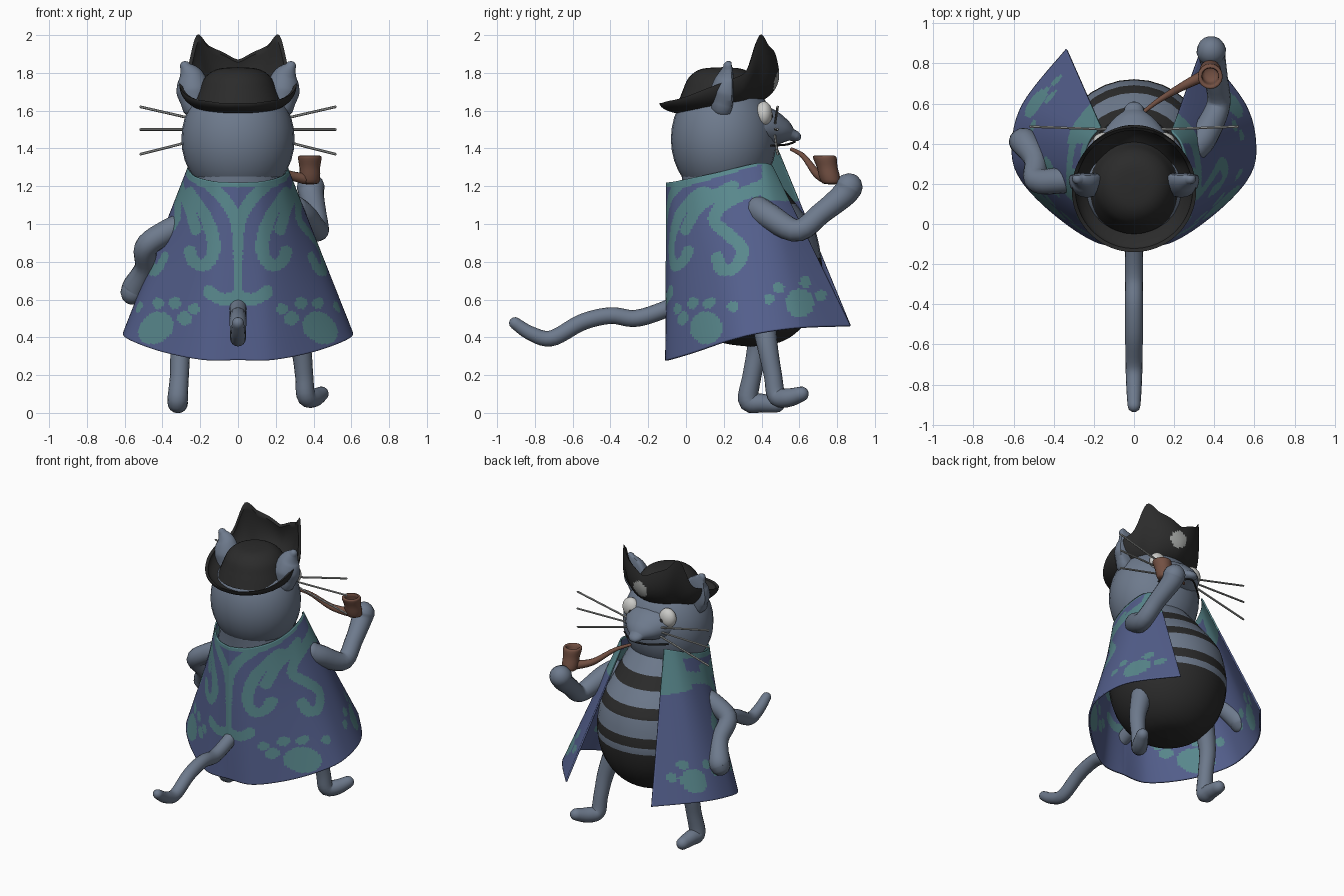
import bpy, bmesh
from math import sin, cos, pi, radians, hypot
from mathutils import Vector, Matrix

old_cube = bpy.data.objects.get("Cube")
if old_cube:
    bpy.data.objects.remove(old_cube, do_unlink=True)


def material(name, red, green, blue):
    mat = bpy.data.materials.new(name)
    mat.use_nodes = True
    mat.diffuse_color = (red, green, blue, 1)
    mat.node_tree.nodes["Principled BSDF"].inputs["Base Color"].default_value = (red, green, blue, 1)
    return mat


fur = material("blue_grey_fur", .155, .195, .265)
black = material("soft_black", .024, .024, .024)
cape_blue = material("cape_blue", .088, .115, .265)
teal = material("pattern_teal", .1, .248, .268)
wood = material("pipe_brown", .17, .08, .055)
pale = material("eye_white", .6, .6, .58)
grey = material("whisker_grey", .36, .37, .36)


def sample(points, t):
    """Smooth curve through points, t from 0 to 1; works for any tuple length."""
    last = len(points) - 1
    i = min(int(t * last), last - 1)
    f = t * last - i
    a, b, c, d = (points[max(0, min(last, i + k))] for k in (-1, 0, 1, 2))
    return [q + f / 2 * (r - p + f * (2*p - 5*q + 4*r - s + f * (3*(q - r) + s - p)))
            for p, q, r, s in zip(a, b, c, d)]


def finish(name, bm, mats, rule=None):
    bmesh.ops.remove_doubles(bm, verts=bm.verts, dist=.0002)
    bmesh.ops.recalc_face_normals(bm, faces=bm.faces)
    bm.normal_update()
    if rule:
        for face in bm.faces:
            face.material_index = rule(face.calc_center_median(), face.normal)
    mesh = bpy.data.meshes.new(name)
    bm.to_mesh(mesh)
    bm.free()
    for mat in mats:
        mesh.materials.append(mat)
    obj = bpy.data.objects.new(name, mesh)
    bpy.context.collection.objects.link(obj)
    bpy.ops.object.select_all(action='DESELECT')
    obj.select_set(True)
    bpy.context.view_layer.objects.active = obj
    bpy.ops.object.shade_smooth_by_angle(angle=radians(50))
    return obj


def grid(name, nu, nv, shape, mats, rule=None):
    """Surface from shape(u, v), both running 0 to 1."""
    bm = bmesh.new()
    rows = [[bm.verts.new(shape(i / nu, j / nv)) for i in range(nu + 1)] for j in range(nv + 1)]
    for low, high in zip(rows, rows[1:]):
        for i in range(nu):
            bm.faces.new((low[i], low[i + 1], high[i + 1], high[i]))
    return finish(name, bm, mats, rule)


def tube(name, points, mat, sides=16, steps=24, squash=1, deform=None):
    """Round-ended tube along points of (x, y, z, radius)."""
    path = [sample(points, i / steps) for i in range(steps + 1)]
    centres = [Vector(p[:3]) for p in path]
    rings = []
    for i, c in enumerate(centres):
        along = (centres[min(i + 1, steps)] - centres[max(i - 1, 0)]).normalized()
        r = path[i][3]
        caps = [(c + along * r * sin(a), r * cos(a), along) for a in (0, .5, 1, 1.4)]
        if i == 0:
            rings += [(2 * c - p, q, d) for p, q, d in reversed(caps)]
        elif i == steps:
            rings += caps
        else:
            rings.append((c, r, along))
    bm = bmesh.new()
    loops = []
    side = Vector((1, 0, 0)) if abs(rings[0][2].x) < .8 else Vector((0, 0, 1))
    for c, r, along in rings:
        side = (side - along * side.dot(along)).normalized()
        up = along.cross(side)
        loops.append([bm.verts.new(c + r * (side * cos(2*pi*k/sides) + up * squash * sin(2*pi*k/sides)))
                      for k in range(sides)])
    for a, b in zip(loops, loops[1:]):
        for k in range(sides):
            n = (k + 1) % sides
            bm.faces.new((a[k], a[n], b[n], b[k]))
    bm.faces.new(loops[0])
    bm.faces.new(loops[-1])
    if deform:
        for v in bm.verts:
            v.co = deform(v.co)
    return finish(name, bm, [mat])


def ball(name, centre, radii, mat):
    bm = bmesh.new()
    bmesh.ops.create_uvsphere(bm, u_segments=28, v_segments=18, radius=1,
                              matrix=Matrix.Translation(centre) @ Matrix.Diagonal((*radii, 1)))
    return finish(name, bm, [mat])


def lathe(name, profile, centre, mats, sides=32, steps=24, rule=None, lean=None):
    """Turned shape from (radius, z); lean(z) shifts the centre along y."""
    def shape(u, v):
        r, z = sample(profile, v)
        a = 2 * pi * u
        return (centre[0] + r * cos(a), centre[1] + r * sin(a) + (lean(z) if lean else 0), z)
    return grid(name, sides, steps, shape, mats, rule)


# Striped body with a dark belly
def body_rule(c, normal):
    striped = c.y > .3 and any(a < c.z < a + .07 for a in (.755, .945, 1.11))
    return int(c.z < .705 or striped)


lathe("body", [(0, .35), (.16, .375), (.27, .45), (.345, .57), (.38, .72), (.37, .86),
               (.335, 1.0), (.28, 1.15), (.22, 1.32)], (0, .34), [fur, black], 32, 100,
      body_rule, lambda z: -.5 * max(0, z - .95) ** 1.2)

# Head and face
ball("head", (0, .2, 1.45), (.3, .28, .33), fur)
tube("snout", [(0, .3, 1.515, .22), (0, .42, 1.51, .18), (0, .51, 1.49, .115), (0, .56, 1.472, .052)],
     fur, squash=.62)
tube("mouth", [(-.17, .45, 1.415, .006), (-.08, .53, 1.42, .006), (0, .575, 1.435, .006),
               (.08, .53, 1.42, .006), (.17, .45, 1.415, .006)], black, 6)


def cup_ear(co):
    dy = co.y - .24
    return Vector((co.x, .24 + (dy * .2 if dy > 0 else dy), co.z))


for side, s in (("right", -1), ("left", 1)):
    ball(side + "_eye", (s * .145, .412, 1.583), (.06, .045, .066), pale)
    ball(side + "_pupil", (s * .12, .452, 1.568), (.014, .01, .016), black)
    tube(side + "_ear", [(s * .23, .2, 1.63, .07), (s * .235, .22, 1.7, .09),
                         (s * .25, .23, 1.78, .07), (s * .28, .225, 1.835, .028)], fur, deform=cup_ear)
    for k, end in zip((-1, 0, 1), (1.37, 1.5, 1.62)):
        tube(side + "_whisker", [(s * .1, .47, 1.5 + k * .025, .007),
                                 (s * .515, .485, end, .007)], grey, 6, 2)

# Hat with a turned-up, two-horned front brim
rim = [(1.87,), (1.91,), (1.945,), (2.0,), (1.82,), (1.77,), (1.74,), (1.71,), (1.68,),
       (1.66,), (1.65,), (1.64,), (1.64,)]


def brim(u, v):
    a = (u - .5) * 2 * pi
    inside = v > .5
    s = 2 * (1 - v if inside else v)
    r = .21 + .1 * sin(s * pi / 2) - (.018 if inside else 0)
    base = 1.615 + .03 * cos(a) + (.012 if inside else 0)
    top = sample(rim, abs(a) / pi)[0]
    bulge = .03 * sin(s * pi) * max(0, cos(a))
    return (r * sin(a), .17 + (r + bulge) * cos(a), base + (top - base) * s ** 1.4)


def badge_rule(c, normal):
    return int(normal.y > .2 and c.y > .38 and hypot(c.x - .025, c.z - 1.77) < .058)


grid("hat_brim", 120, 40, brim, [black, grey], badge_rule)
lathe("hat_crown", [(.24, 1.62), (.21, 1.7), (.175, 1.775), (.11, 1.82), (0, 1.83)], (0, .19), [black])

# Arms, legs and tail
tube("left_arm", [(.3, .38, 1.08, .07), (.35, .44, 1.04, .07), (.42, .59, .965, .06),
                  (.41, .72, 1.06, .058), (.39, .83, 1.15, .066), (.385, .862, 1.195, .074)], fur)
tube("right_arm", [(-.28, .23, 1.0, .065), (-.38, .215, .955, .065), (-.485, .22, .88, .062),
                   (-.49, .32, .77, .058), (-.54, .4, .67, .07), (-.555, .41, .64, .068)], fur)
tube("left_leg", [(.27, .4, .55, .07), (.33, .43, .36, .055), (.35, .46, .2, .048),
                  (.36, .48, .09, .05), (.4, .54, .08, .05), (.44, .61, .1, .04)], fur)
tube("right_leg", [(-.25, .4, .55, .07), (-.3, .38, .36, .055), (-.31, .35, .2, .05),
                   (-.32, .33, .065, .054), (-.315, .4, .052, .05), (-.31, .48, .044, .042)], fur)
tube("tail", [(0, 0, .6, .045), (0, -.13, .54, .045), (0, -.27, .5, .045), (0, -.4, .515, .044),
              (0, -.55, .48, .044), (0, -.71, .395, .042), (0, -.82, .42, .038),
              (0, -.905, .475, .032)], fur, 16, 40)

# Pipe
lathe("pipe_bowl", [(0, 1.21), (.045, 1.215), (.055, 1.25), (.055, 1.3), (.062, 1.345), (.058, 1.36),
                    (.042, 1.355), (.038, 1.3), (0, 1.29)], (.38, .75), [wood], 16,
      lean=lambda z: .25 * (1.29 - z))
tube("pipe_stem", [(.05, .56, 1.395, .01), (.13, .62, 1.36, .014), (.25, .69, 1.27, .022),
                   (.35, .74, 1.24, .03)], wood, 10)

# Cape: half outlines of the collar and hem, from centre back to front edge
collar = [(0, -.1, 1.22), (.12, -.055, 1.225), (.22, .06, 1.25), (.257, .2, 1.285),
          (.25, .33, 1.33), (.22, .42, 1.37), (.165, .485, 1.395)]
hem = [(0, -.105, .28), (.18, -.09, .28), (.39, .045, .32), (.56, .22, .38),
       (.605, .38, .42), (.55, .6, .45), (.335, .87, .46)]


def cape(u, v):
    t = abs(2 * u - 1)
    top, low = Vector(sample(collar, t)), Vector(sample(hem, t))
    if u > .5:
        top += Vector((.02, -.025, -.1)) * t ** 4
    p = top.lerp(low, v)
    return (p.x if u > .5 else -p.x, p.y, p.z)


def stroke(points):
    return [sample(points, i / 40) for i in range(41)]


# Back pattern is placed by (x, z) and side pattern by (y, z), each with a dot radius
back_marks = (stroke([(0, .62, .025), (0, .95, .03), (.05, 1.1, .032), (.17, 1.23, .032)])
              + stroke([(.0, .62, .03), (.08, .6, .032), (.15, .64, .035)])
              + stroke([(.25, 1.17, .025), (.16, 1.02, .034), (.125, .87, .034),
                        (.17, .785, .032), (.23, .8, .032), (.25, .85, .034)])
              + [(.23, .55, .03), (.28, .5, .037), (.33, .58, .032), (.42, .58, .03)])
side_marks = (stroke([(.25, 1.2, .03), (.08, 1.1, .032), (0, .97, .028)])
              + stroke([(.42, 1.2, .04), (.22, 1.12, .037), (.15, 1.02, .032), (.23, .94, .034),
                        (.3, .86, .034), (.26, .77, .032), (.19, .76, .032), (.17, .82, .034)])
              + [(.11, .45, .085), (.25, .56, .03), (.6, .58, .075), (.44, .6, .027),
                 (.49, .66, .03), (.63, .69, .03), (.71, .62, .03)])


def cape_rule(c, normal):
    if c.z > 1.195 + .3 * max(0, c.y) or (c.y > .4 and c.z > 1.12):
        return 1
    if c.y < .16 and any(hypot(abs(c.x) - x, c.z - z) < r for x, z, r in back_marks):
        return 1
    return int(any(hypot(c.y - y, c.z - z) < r for y, z, r in side_marks))


cloak = grid("cape", 180, 110, cape, [cape_blue, teal], cape_rule)
thickness = cloak.modifiers.new("cloth_thickness", 'SOLIDIFY')
thickness.thickness = .01
thickness.offset = 0
